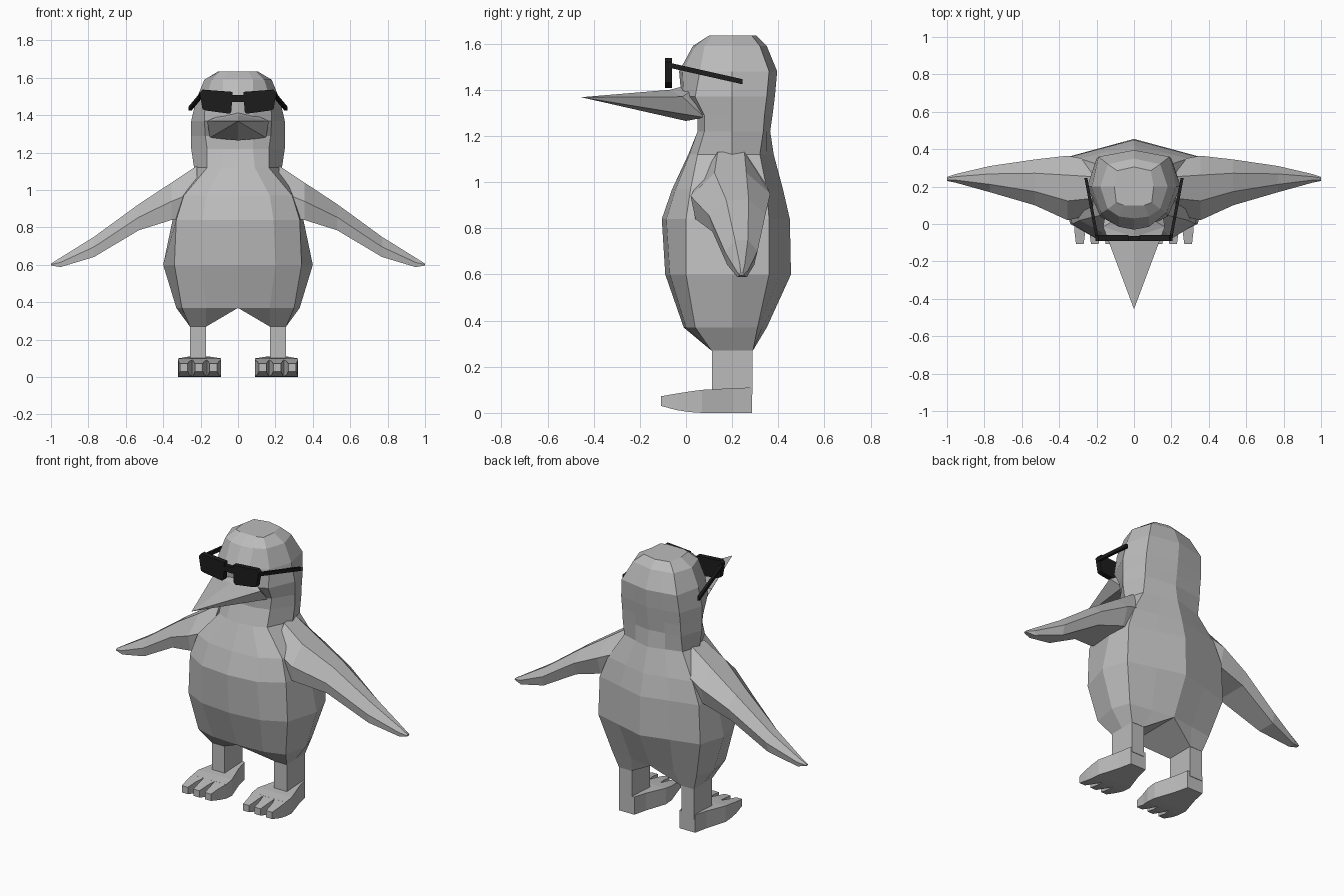
import bpy, bmesh
from mathutils import Vector


def material(name, value):
    m = bpy.data.materials.new(name)
    m.diffuse_color = (value, value, value, 1)
    return m


GREY = material("plain grey", 0.5)
BLACK = material("frame black", 0.012)


def build(name, verts, faces, mat=GREY):
    bm = bmesh.new()
    vs = [bm.verts.new(v) for v in verts]
    for f in faces:
        bm.faces.new([vs[i] for i in f])
    bmesh.ops.remove_doubles(bm, verts=bm.verts, dist=0.0005)
    bmesh.ops.recalc_face_normals(bm, faces=bm.faces)
    me = bpy.data.meshes.new(name)
    bm.to_mesh(me)
    bm.free()
    me.materials.append(mat)
    ob = bpy.data.objects.new(name, me)
    bpy.context.collection.objects.link(ob)
    return ob


def loft(name, rings, mat=GREY, cap_start=True, cap_end=True, extra=()):
    n = len(rings[0])
    faces = [(r * n + i, r * n + (i + 1) % n, (r + 1) * n + (i + 1) % n, (r + 1) * n + i)
             for r in range(len(rings) - 1) for i in range(n)]
    if cap_start:
        faces.append(tuple(range(n)))
    if cap_end:
        faces.append(tuple((len(rings) - 1) * n + i for i in range(n)))
    return build(name, [v for r in rings for v in r], faces + list(extra), mat)


def flip(points, side):
    return [(side * x, y, z) for x, y, z in points]


def ring(half):
    """Close a half outline running from front centre to back centre."""
    return half + flip(half[-2:0:-1], -1)


# Head and torso: z, front y, front-mid x/y, front-side x/y, side x, back-side x/y, back y
outline = [
    (0.37, -0.01, 0.17, 0.00, 0.30, 0.04, 0.33, 0.29, 0.31, 0.35),
    (0.60, -0.09, 0.20, -0.07, 0.34, 0.00, 0.40, 0.35, 0.36, 0.455),
    (0.84, -0.105, 0.19, -0.085, 0.33, 0.00, 0.35, 0.34, 0.36, 0.45),
    (0.97, -0.06, 0.17, -0.045, 0.29, 0.02, 0.32, 0.29, 0.35, 0.42),
    (1.12, 0.01, 0.09, 0.015, 0.165, 0.05, 0.235, 0.20, 0.32, 0.38),
    (1.22, 0.05, 0.08, 0.05, 0.165, 0.08, 0.25, 0.20, 0.335, 0.365),
    (1.29, 0.05, 0.08, 0.05, 0.175, 0.08, 0.25, 0.20, 0.34, 0.375),
    (1.37, -0.02, 0.08, -0.01, 0.18, 0.04, 0.25, 0.20, 0.35, 0.385),
    (1.48, -0.03, 0.08, -0.015, 0.175, 0.06, 0.225, 0.19, 0.36, 0.395),
    (1.59, 0.03, 0.08, 0.04, 0.14, 0.08, 0.18, 0.14, 0.32, 0.35),
    (1.635, 0.10, 0.055, 0.10, 0.095, 0.115, 0.105, 0.09, 0.285, 0.305),
]
# Lowest ring arches up at the centre and meets the legs at each side
rings = [ring([(0, -0.01, 0.37), (0.17, 0.11, 0.27), (0.257, 0.11, 0.27), (0.257, 0.2, 0.27),
               (0.257, 0.29, 0.27), (0.17, 0.29, 0.27), (0, 0.35, 0.37)])]
for z, yf, xm, ym, xs, ys, xw, xb, yb, yk in outline:
    rings.append(ring([(0, yf, z), (xm, ym, z), (xs, ys, z), (xw, 0.2, z),
                       (xb, yb, z), (xb * 0.5, (yb + yk) / 2, z), (0, yk, z)]))
loft("body", rings, cap_start=False,
     extra=[(0, 1, 5, 6), (0, 6, 7, 11), (1, 2, 3, 4, 5), (11, 10, 9, 8, 7)])

# Beak: a wide wedge running to a point
beak = [(0, -0.455, 1.368), (0, -0.07, 1.40), (0.165, -0.015, 1.37), (0.15, 0.08, 1.28),
        (0, 0.0, 1.265), (-0.15, 0.08, 1.28), (-0.165, -0.015, 1.37), (0, 0.08, 1.44)]
build("beak", beak, [(0, 1, 2), (0, 2, 3), (0, 3, 4), (0, 4, 5), (0, 5, 6), (0, 6, 1),
                     (1, 7, 2), (1, 6, 7), (2, 7, 3), (6, 5, 7), (3, 7, 5), (3, 5, 4)])

# Wing sections: x, top z, bottom z, front y, back y
wing = [(0.22, 1.13, 0.86, 0.05, 0.34), (0.355, 1.04, 0.84, 0.02, 0.365),
        (0.53, 0.925, 0.785, 0.10, 0.345), (0.77, 0.75, 0.642, 0.17, 0.31),
        (0.95, 0.638, 0.588, 0.22, 0.268), (1.0, 0.607, 0.597, 0.23, 0.252)]


def wing_ring(x, zt, zb, yf, yb):
    d, h = yb - yf, zt - zb
    return [(x, yf + d * a, zb + h * b) for a, b in
            ((0.3, 1), (0.7, 1), (1, 0.55), (0.9, 0), (0.06, 0), (0, 0.5))]


def box_ring(x0, x1, y, z0, z1):
    return [(x0, y, z0), (x1, y, z0), (x1, y, z1), (x0, y, z1)]


def beam(name, a, b, w, h, mat):
    """Straight bar between two points, running mostly along y."""
    loft(name, [box_ring(p[0] - w, p[0] + w, p[1], p[2] - h, p[2] + h) for p in (a, b)], mat)


for side, label in ((1, "left"), (-1, "right")):
    loft(label + "_wing", [flip(wing_ring(*s), side) for s in wing])

    # Leg
    loft(label + "_leg", [flip([(0.17, 0.112, z), (0.257, 0.112, z), (0.257, 0.288, z),
                                (0.17, 0.288, z)], side) for z in (0.08, 0.28)])

    # Foot: narrow heel widening to the toes
    sections = [(0.155, 0.262, 0.285, 0, 0.11), (0.135, 0.28, 0.20, 0, 0.107),
                (0.09, 0.32, 0.07, 0, 0.10), (0.09, 0.32, 0.01, 0.004, 0.092)]
    loft(label + "_foot", [flip(box_ring(*s), side) for s in sections])
    for i, (base, tip) in enumerate(((0.128, 0.132), (0.205, 0.21), (0.282, 0.29))):
        toe = [(base - 0.038, base + 0.038, 0.012, 0.004, 0.092),
               (tip - 0.03, tip + 0.028, -0.04, 0.012, 0.084),
               (tip - 0.021, tip + 0.02, -0.108, 0.03, 0.072)]
        loft(f"{label}_toe_{i + 1}", [flip(box_ring(*s), side) for s in toe])

    # Sunglasses: lens block and temple bar
    lens = [(0.03, 1.525), (0.19, 1.537), (0.205, 1.52), (0.19, 1.432), (0.17, 1.425),
            (0.045, 1.408), (0.035, 1.42)]
    loft(label + "_lens", [[(side * x, y, z) for x, z in lens] for y in (-0.092, -0.06)], BLACK)
    beam(label + "_temple", (side * 0.197, -0.075, 1.507), (side * 0.257, 0.245, 1.435),
         0.008, 0.011, BLACK)

# Sunglasses bridge
loft("bridge", [box_ring(-0.04, 0.04, y, 1.47, 1.507) for y in (-0.09, -0.063)], BLACK)
